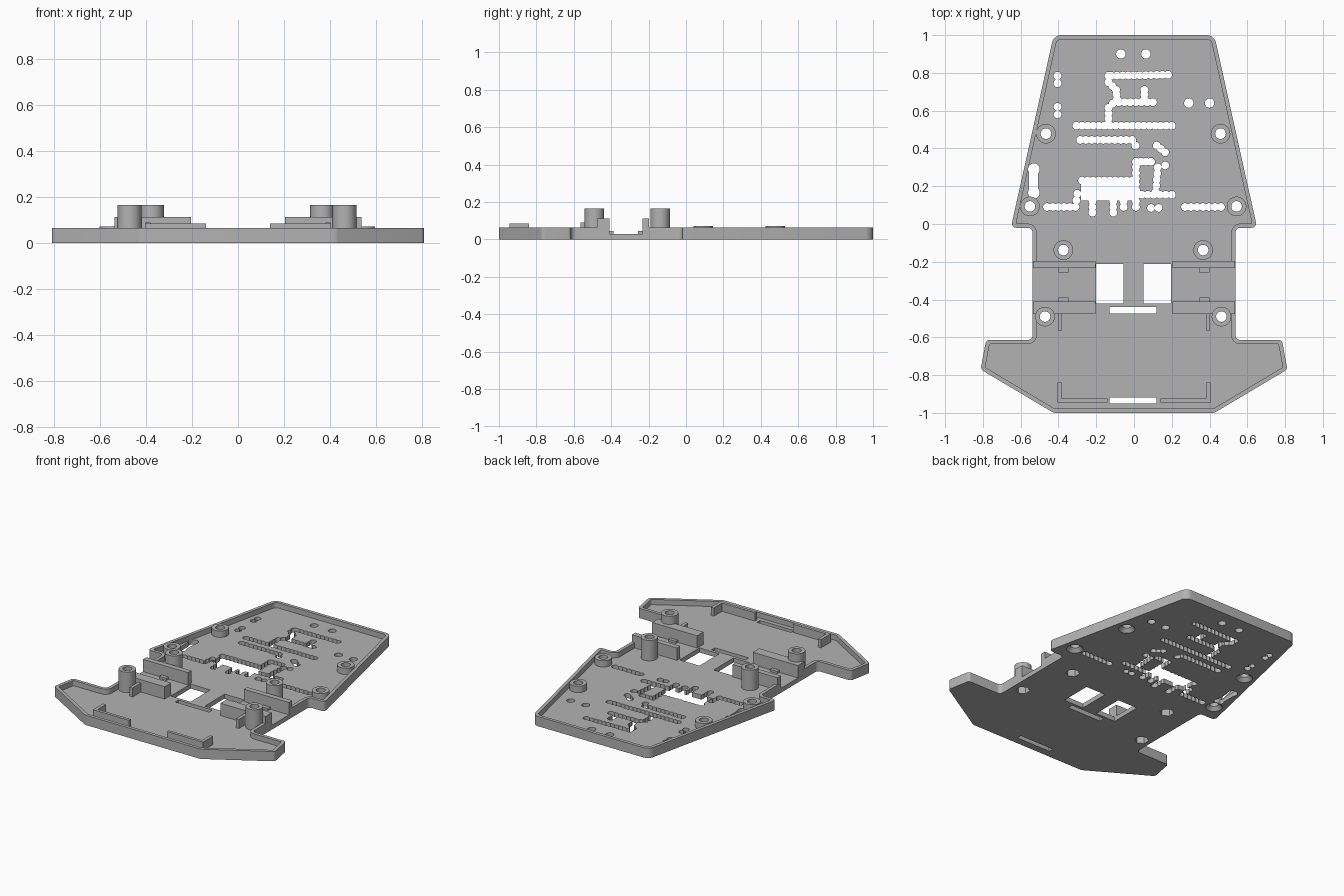
import bpy, bmesh, math
from mathutils import Vector, Matrix

if "Cube" in bpy.data.objects:
    bpy.data.objects.remove(bpy.data.objects["Cube"])

FLOOR, RIM, WALL = 0.03, 0.065, 0.022

grey = bpy.data.materials.new("plastic grey")
grey.use_nodes = True
COLOUR = (0.45, 0.45, 0.45, 1)
grey.diffuse_color = COLOUR
grey.node_tree.nodes["Principled BSDF"].inputs["Base Color"].default_value = COLOUR


def finish(bm, name):
    bmesh.ops.recalc_face_normals(bm, faces=bm.faces)
    mesh = bpy.data.meshes.new(name)
    bm.to_mesh(mesh)
    bm.free()
    mesh.materials.append(grey)
    obj = bpy.data.objects.new(name, mesh)
    bpy.context.collection.objects.link(obj)
    return obj


def box(bm, x0, x1, y0, y1, z0, z1):
    size = Matrix.Diagonal((x1 - x0, y1 - y0, z1 - z0, 1))
    mid = Matrix.Translation(((x0 + x1) / 2, (y0 + y1) / 2, (z0 + z1) / 2))
    bmesh.ops.create_cube(bm, size=1, matrix=mid @ size)


def cyl(bm, x, y, r, z0, z1, sides=32, r2=None):
    bmesh.ops.create_cone(bm, cap_ends=True, segments=sides, radius1=r,
                          radius2=r if r2 is None else r2, depth=z1 - z0,
                          matrix=Matrix.Translation((x, y, (z0 + z1) / 2)))


def prism(bm, pts, z0, z1):
    face = bm.faces.new([bm.verts.new((p.x, p.y, z0)) for p in pts])
    out = bmesh.ops.extrude_face_region(bm, geom=[face])
    for v in out["geom"]:
        if isinstance(v, bmesh.types.BMVert):
            v.co.z = z1


def rounded(corners, inset):
    """Inset a clockwise polygon of (x, y, radius) and fillet its corners."""
    n = len(corners)
    base = [Vector(c[:2]) for c in corners]
    moved, turn = [], []
    for i, p in enumerate(base):
        a, b = (p - base[i - 1]).normalized(), (base[(i + 1) % n] - p).normalized()
        na, nb = Vector((a.y, -a.x)), Vector((b.y, -b.x))
        moved.append(p + (na + nb) * inset / (1 + na.dot(nb)))
        turn.append(a.x * b.y - a.y * b.x)
    pts = []
    for i, p in enumerate(moved):
        r = corners[i][2] + (inset if turn[i] > 0 else -inset)
        r = max(r, 0.006)
        a, b = (moved[i - 1] - p).normalized(), (moved[(i + 1) % n] - p).normalized()
        half = a.angle(b) / 2
        centre = p + (a + b).normalized() * r / math.sin(half)
        s, e = p + a * r / math.tan(half) - centre, p + b * r / math.tan(half) - centre
        for k in range(7):
            d = s.lerp(e, k / 6).normalized()
            pts.append(centre + d * r)
    return pts


def cut(obj, cutter):
    cutter.hide_render = True
    mod = obj.modifiers.new("cut", "BOOLEAN")
    mod.operation, mod.solver, mod.object = "DIFFERENCE", "EXACT", cutter
    mod.use_self = True
    bpy.context.view_layer.objects.active = obj
    bpy.ops.object.modifier_apply(modifier=mod.name)


# Tray: outline, pocket inside the rim, rim gap at the wheels' axle
half = [(0.425, 1, 0.05), (0.652, -0.02, 0.022), (0.537, -0.02, 0.025), (0.537, -0.614, 0.025),
        (0.783, -0.614, 0.02), (0.812, -0.77, 0.025), (0.425, -1, 0.04)]
outline = half + [(-x, y, r) for x, y, r in reversed(half)]
bm = bmesh.new()
prism(bm, rounded(outline, 0), 0, RIM)
tray = finish(bm, "chassis_tray")
bm = bmesh.new()
prism(bm, rounded(outline, WALL), FLOOR, 0.1)
pocket = finish(bm, "pocket_cutter")
bm = bmesh.new()
box(bm, -0.7, 0.7, -0.44, -0.215, FLOOR, 0.1)
gap = finish(bm, "rim_gap_cutter")
cut(tray, pocket)
cut(tray, gap)

# Window and slot openings, and wide central cutout
bm = bmesh.new()
for x0, x1, y0, y1 in [(-0.2, -0.055, -0.42, -0.212), (0.05, 0.195, -0.42, -0.212),
                       (-0.13, 0.12, -0.475, -0.44), (-0.13, 0.12, -0.95, -0.918),
                       (-0.28, 0.005, 0.125, 0.225)]:
    box(bm, x0, x1, y0, y1, -0.05, 0.1)
windows = finish(bm, "window_cutter")

# Scalloped slots: runs of overlapping drill holes along paths
R, PITCH = 0.021, 0.03
runs = [
    [(-0.12, 0.785), (0.18, 0.79)],
    [(-0.135, 0.785), (-0.135, 0.75), (-0.095, 0.71), (-0.09, 0.66), (-0.135, 0.615), (-0.135, 0.53)],
    [(-0.08, 0.645), (0.1, 0.645)], [(0.055, 0.71), (0.055, 0.66)],
    [(-0.305, 0.52), (0.2, 0.52)],
    [(-0.285, 0.445), (-0.01, 0.445), (0.008, 0.415)],
    [(0.12, 0.415), (0.165, 0.38)], [(0.165, 0.31)],
    [(0.125, 0.3), (0.115, 0.17)], [(0.09, 0.33), (0.01, 0.33), (0.01, 0.12)],
    [(-0.275, 0.23), (-0.01, 0.23)], [(0.04, 0.155), (0.2, 0.155)],
    [(-0.46, 0.09), (-0.31, 0.09), (-0.3, 0.16)],
    [(-0.22, 0.12), (-0.22, 0.06)], [(-0.11, 0.12), (-0.11, 0.06)],
    [(-0.055, 0.12), (-0.055, 0.09)], [(0.01, 0.09)],
    [(0.09, 0.085), (0.13, 0.085)], [(0.27, 0.09), (0.46, 0.09)],
    [(-0.405, 0.785), (-0.405, 0.745)], [(-0.405, 0.62), (-0.405, 0.58)]]
bm = bmesh.new()
for run in runs:
    cyl(bm, *run[0], R, -0.05, 0.1, 14)
    for a, b in zip(run, run[1:]):
        a, b = Vector(a), Vector(b)
        steps = max(1, round((b - a).length / PITCH))
        for k in range(1, steps + 1):
            cyl(bm, *a.lerp(b, k / steps), R, -0.05, 0.1, 14)
for x, y in [(-0.07, 0.9), (0.063, 0.9), (0.29, 0.64), (0.4, 0.64)]:
    cyl(bm, x, y, 0.025, -0.05, 0.1, 20)
# Keyhole slot beside the left-hand rear post
cyl(bm, -0.53, 0.29, 0.031, -0.05, 0.1, 20)
cyl(bm, -0.53, 0.165, 0.031, -0.05, 0.1, 20)
box(bm, -0.555, -0.507, 0.165, 0.29, -0.05, 0.1)
slots = finish(bm, "slot_cutter")
cut(tray, windows)
cut(tray, slots)

# Screw posts: tall at the axle, short at the rear
tall = [(0.37, -0.138), (0.467, -0.49)]
short = [(0.462, 0.478), (0.547, 0.093)]
posts, bores, seats = bmesh.new(), bmesh.new(), bmesh.new()
for side in (-1, 1):
    for x, y in tall + short:
        x = x * side - 0.004
        is_tall = y < 0
        cyl(posts, x, y, 0.052, 0.004, 0.166 if is_tall else 0.072)
        cyl(bores, x, y, 0.028, -0.05, 0.3)
        if is_tall:
            cyl(seats, x, y, 0.043, -0.02, 0.055, 6)
        else:
            cyl(seats, x, y, 0.055, -0.005, 0.025, 32, 0.026)
posts = finish(posts, "screw_posts")
bores = finish(bores, "bore_cutter")
seats = finish(seats, "screw_seat_cutter")
for obj in (tray, posts):
    cut(obj, bores)
    cut(obj, seats)

# Axle brackets with tabs and ribs, and front corner brackets
for side, label in ((1, "left"), (-1, "right")):
    for name, parts in {
        "rear_axle_bracket": [(0.205, 0.536, -0.232, -0.197, 0.112), (0.347, 0.4, -0.256, -0.23, 0.045)],
        "front_axle_bracket": [(0.205, 0.536, -0.477, -0.41, 0.112), (0.347, 0.4, -0.412, -0.388, 0.045),
                               (0.38, 0.402, -0.565, -0.475, 0.09)],
        "front_corner_bracket": [(0.14, 0.405, -0.945, -0.925, 0.085), (0.383, 0.405, -0.927, -0.84, 0.085)],
    }.items():
        bm = bmesh.new()
        for x0, x1, y0, y1, top in parts:
            xa, xb = sorted((x0 * side, x1 * side))
            box(bm, xa, xb, y0, y1, FLOOR - 0.005, top)
        bracket = finish(bm, label + "_" + name)
        if name == "front_axle_bracket":
            cut(bracket, bores)

for helper in (pocket, gap, windows, slots, bores, seats):
    bpy.data.objects.remove(helper)

# Smooth round walls, sharp edges kept
for obj in (tray, posts):
    bpy.ops.object.select_all(action="DESELECT")
    obj.select_set(True)
    bpy.context.view_layer.objects.active = obj
    bpy.ops.object.shade_smooth_by_angle(angle=math.radians(35))
